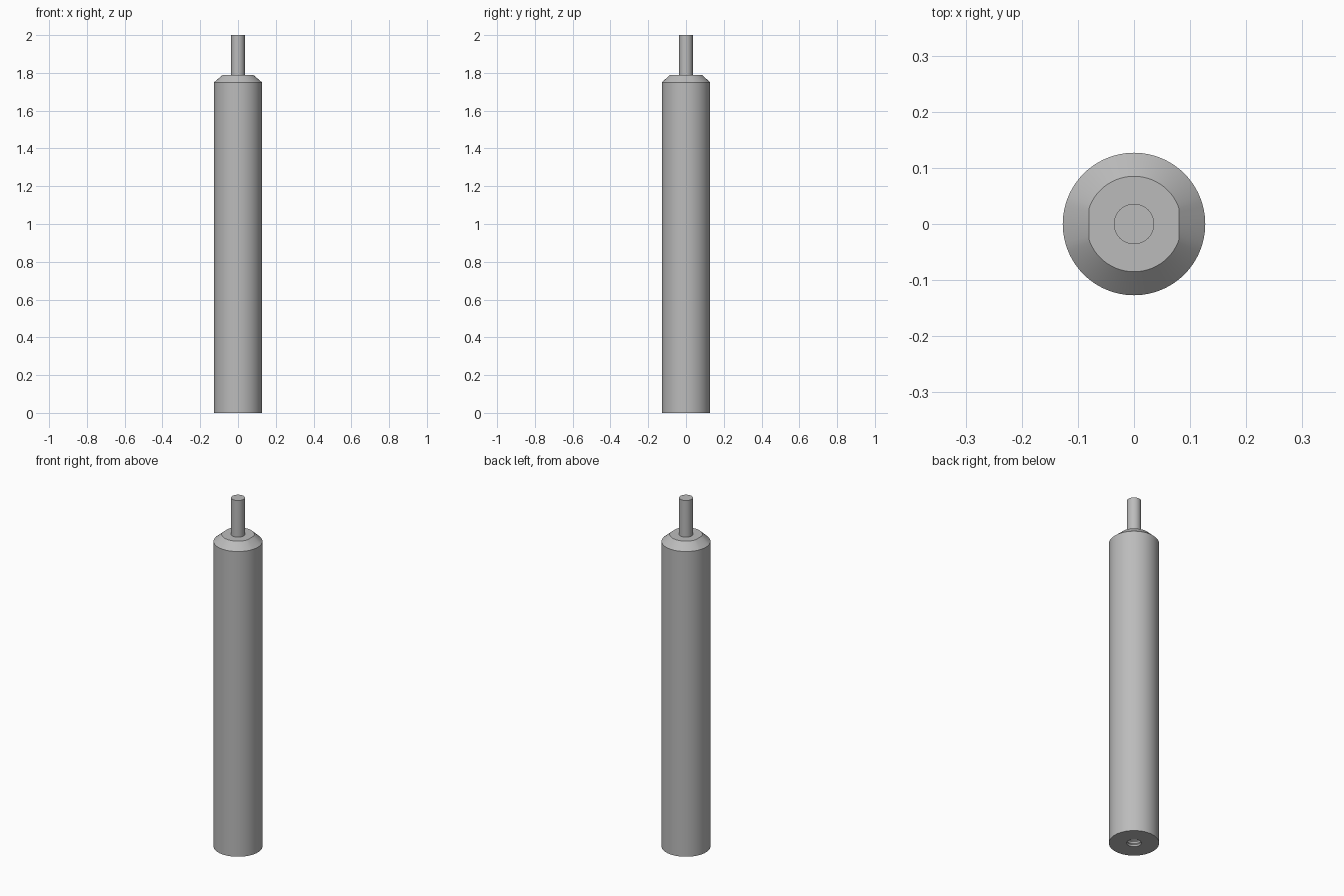
import bpy, bmesh, math

if "Cube" in bpy.data.objects:
    bpy.data.objects.remove(bpy.data.objects["Cube"])

SEG = 96
metal = bpy.data.materials.new("grey_metal")
metal.diffuse_color = (0.5, 0.5, 0.5, 1)
metal.use_nodes = True
metal.node_tree.nodes["Principled BSDF"].inputs["Base Color"].default_value = metal.diffuse_color


def lathe(name, profile, flat=None):
    """Spin a list of (radius, z) about the z axis; radius 0 closes an end."""
    bm = bmesh.new()
    rings = []
    for r, z in profile:
        if r == 0:
            rings.append([bm.verts.new((0, 0, z))] * SEG)
            continue
        ring = []
        for i in range(SEG):
            a = 2 * math.pi * i / SEG
            x, y = r * math.cos(a), r * math.sin(a)
            # flats on the two sides of the shoulder rim
            if flat and abs(z - flat[0]) < 1e-5 and r > flat[1]:
                x = max(-flat[1], min(flat[1], x))
            ring.append(bm.verts.new((x, y, z)))
        rings.append(ring)
    for lo, hi in zip(rings, rings[1:]):
        for i in range(SEG):
            j = (i + 1) % SEG
            corners = list(dict.fromkeys((lo[i], lo[j], hi[j], hi[i])))
            bm.faces.new(corners)
    bmesh.ops.recalc_face_normals(bm, faces=bm.faces)
    mesh = bpy.data.meshes.new(name)
    bm.to_mesh(mesh)
    bm.free()
    mesh.materials.append(metal)
    ob = bpy.data.objects.new(name, mesh)
    bpy.context.collection.objects.link(ob)
    bpy.ops.object.select_all(action='DESELECT')
    ob.select_set(True)
    bpy.context.view_layer.objects.active = ob
    bpy.ops.object.shade_smooth_by_angle(angle=math.radians(25))
    return ob


# Long body with chamfered shoulder and a ridged blind hole in the base
DEPTH, TURNS = 0.28, 16
hole = [(0.0, DEPTH + 0.02)]
for k in range(TURNS * 2, -1, -1):
    hole.append((0.037 if k % 2 == 0 else 0.032, DEPTH * k / (TURNS * 2)))
body = hole + [(0.127, 0), (0.127, 1.75), (0.085, 1.79), (0.036, 1.79)]
lathe("body", body, flat=(1.79, 0.08))

# Narrow pin on top
lathe("pin", [(0, 1.78), (0.036, 1.78), (0.036, 2.0), (0, 2.0)])
